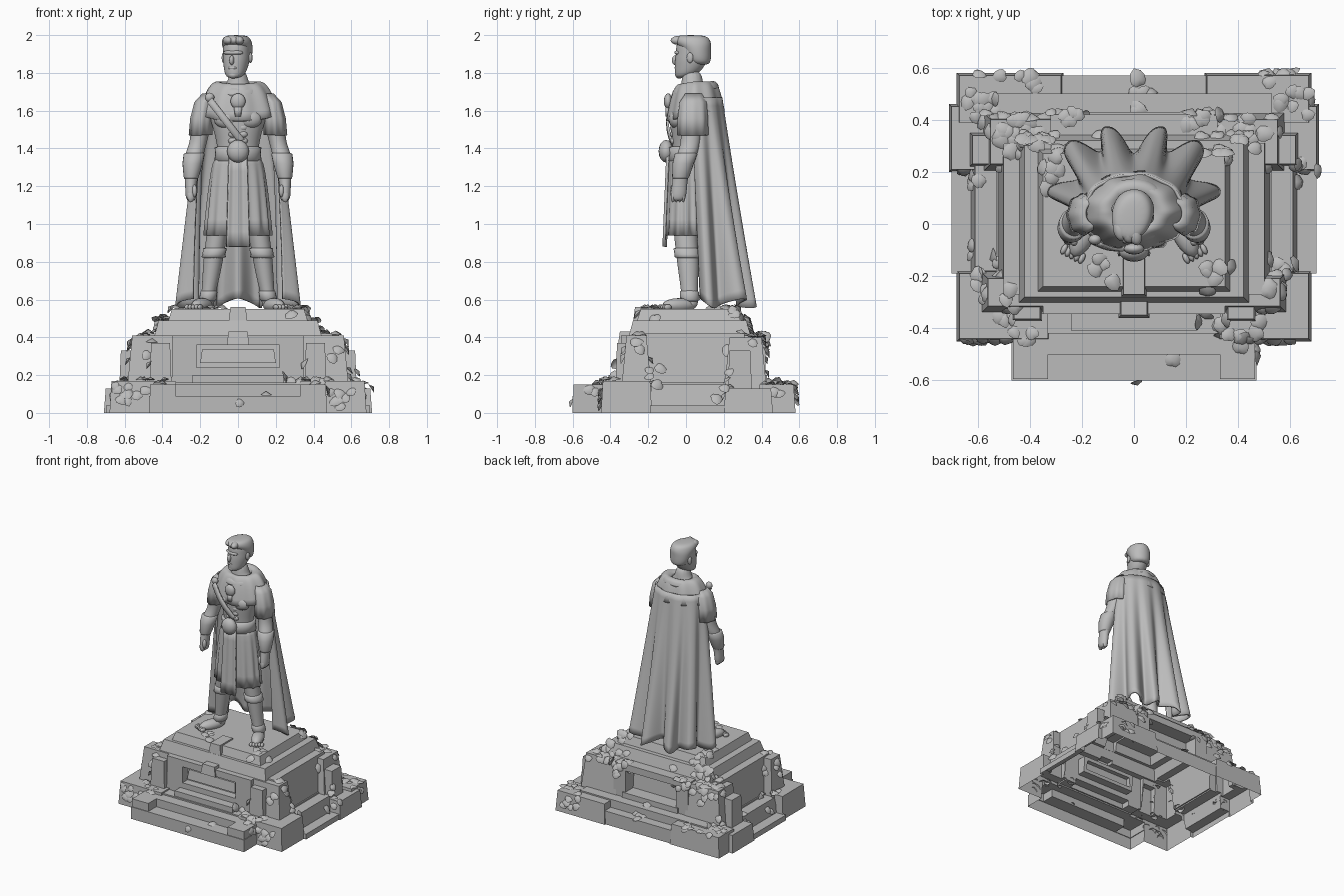
import bpy, bmesh, random
from math import sin, cos, pi
from mathutils import Matrix, Vector, Quaternion
from mathutils.bvhtree import BVHTree

random.seed(4)
if "Cube" in bpy.data.objects:
    bpy.data.objects.remove(bpy.data.objects["Cube"])

stone = bpy.data.materials.new("grey stone")
stone.use_nodes = True
stone.diffuse_color = (.5, .5, .5, 1)
stone.node_tree.nodes["Principled BSDF"].inputs["Base Color"].default_value = stone.diffuse_color


def make(name, bm, smooth=True, subdivide=0, thickness=0):
    mesh = bpy.data.meshes.new(name)
    bmesh.ops.recalc_face_normals(bm, faces=bm.faces)
    for face in bm.faces:
        face.smooth = smooth
    bm.to_mesh(mesh)
    bm.free()
    mesh.materials.append(stone)
    obj = bpy.data.objects.new(name, mesh)
    bpy.context.scene.collection.objects.link(obj)
    if thickness:
        obj.modifiers.new("thickness", "SOLIDIFY").thickness = thickness
    if subdivide:
        sub = obj.modifiers.new("smooth", "SUBSURF")
        sub.levels = sub.render_levels = subdivide
    return obj


def surface(name, func, nu, nv, closed=False, caps=False, **options):
    """Grid of func(u, v) with u and v from 0 to 1; closed joins u end to end."""
    bm = bmesh.new()
    cols = nu if closed else nu + 1
    rows = [[bm.verts.new(func(i / nu, j / nv)) for i in range(cols)] for j in range(nv + 1)]
    for low, high in zip(rows, rows[1:]):
        for i in range(nu):
            k = (i + 1) % cols
            bm.faces.new((low[i], low[k], high[k], high[i]))
    if caps:
        bm.faces.new(rows[0])
        bm.faces.new(rows[-1])
    return make(name, bm, **options)


def loft(name, rings, side=1, caps=True, n=14, pleats=0, depth=0, **options):
    """Rings are (x, y, z, half width, half depth)."""
    last = len(rings) - 1

    def point(u, v):
        x, y, z, rx, ry = rings[round(v * last)]
        a = 2 * pi * u
        k = 1 + depth * v * cos(pleats * a)
        return side * (x + k * rx * cos(a)), y + k * ry * sin(a), z
    return surface(name, point, n, last, closed=True, caps=caps, **options)


def ball(name, centre, radii, turn=0, segments=16):
    bm = bmesh.new()
    shape = Matrix.Translation(centre) @ Matrix.Rotation(turn, 4, "Z") @ Matrix.Diagonal((*radii, 1))
    bmesh.ops.create_uvsphere(bm, u_segments=segments, v_segments=segments // 2, radius=1, matrix=shape)
    return make(name, bm)


# Plinth: tapered blocks (x0, x1, y0, y1, z0, z1, taper) fused into one hollow shell
def block(x0, x1, y0, y1, z0, z1, taper=0):
    bm = bmesh.new()
    bmesh.ops.create_cube(bm, size=1)
    for v in bm.verts:
        t = taper if v.co.z > 0 else 0
        v.co = (x1 - t if v.co.x > 0 else x0 + t, y1 - t if v.co.y > 0 else y0 + t, z1 if v.co.z > 0 else z0)
    return make("block", bm, smooth=False)


centre_blocks = [  # (half width, y0, y1, z0, z1, taper)
    (.47, -.6, -.4, 0, .09, 0), (.33, -.5, -.4, 0, .15, 0),           # front steps
    (.28, .4, .57, 0, .1, 0), (.24, -.41, -.2, .05, .2, 0),           # sills
    (.53, -.3, .34, .05, .42, .03), (.36, -.345, .2, .05, .19, 0),    # core
    (.35, -.345, -.2, .18, .24, 0), (.35, -.345, -.2, .36, .41, 0),   # front frame
    (.23, .2, .43, .08, .2, 0), (.32, .2, .42, .36, .41, 0),          # back frame
    (.45, -.31, .35, .38, .49, .03), (.38, -.27, .3, .45, .55, .03),  # crown
    (.06, -.36, -.1, .36, .43, .01), (.06, -.29, -.1, .4, .56, .02),  # keystone
    (.2, -.32, -.2, .265, .335, .01)]                                 # plaque
paired_blocks = [
    (.32, .68, -.45, -.18, 0, .17, .01), (.33, .465, -.595, -.4, 0, .15, 0),
    (.48, .63, -.2, .25, 0, .15, .02), (.48, .7, -.19, .21, 0, .04, 0),
    (.27, .68, .38, .58, 0, .15, .01), (.48, .71, .2, .46, 0, .13, .01),
    (.35, .47, -.375, -.2, .1, .37, .01), (.3, .59, -.345, -.18, .1, .41, .03),
    (.28, .58, .2, .43, .1, .4, .03), (.45, .63, .22, .35, .1, .33, .01),
    (.22, .35, -.345, -.2, .18, .4, 0), (.21, .31, .2, .42, .1, .41, 0)]
plinth = block(-.53, .53, -.42, .5, 0, .16)
plinth.name = "plinth"
pieces = [block(-w, w, *rest) for w, *rest in centre_blocks]
for x0, x1, *rest in paired_blocks:
    pieces += [block(x0, x1, *rest), block(-x1, -x0, *rest)]
group = bpy.data.collections.new("plinth_blocks")
bpy.context.scene.collection.children.link(group)
for piece in pieces:
    group.objects.link(piece)
union = plinth.modifiers.new("union", "BOOLEAN")
union.operation, union.operand_type, union.solver = "UNION", "COLLECTION", "EXACT"
union.collection = group
bpy.context.view_layer.update()
fused = bpy.data.meshes.new_from_object(plinth.evaluated_get(bpy.context.evaluated_depsgraph_get()))
plinth.modifiers.clear()
plinth.data = fused
for piece in pieces:
    bpy.data.objects.remove(piece)
bpy.data.collections.remove(group)
bm = bmesh.new()
bm.from_mesh(fused)
bmesh.ops.delete(bm, geom=[f for f in bm.faces if f.calc_center_median().z < .001], context="FACES")
tree = BVHTree.FromBMesh(bm)
bm.to_mesh(fused)
bm.free()

# Ivy: domed heart leaves in clusters lying on the nearest stone
clusters = [  # (x, y, z, leaves)
    (-.6, .46, .15, 16), (-.42, .42, .4, 16), (-.5, .34, .4, 14), (-.36, .33, .48, 16), (-.22, .42, .4, 9),
    (-.64, .17, .12, 6), (-.43, .57, .14, 6), (.62, .46, .13, 11), (.26, .43, .4, 13), (.4, .36, .44, 15),
    (.33, .26, .54, 9), (.48, .33, .4, 7), (.68, .2, .12, 6), (.55, .57, .13, 6), (.05, .5, .12, 6),
    (-.58, -.16, .17, 7), (-.52, -.28, .35, 9), (-.6, -.44, .12, 9), (-.46, -.42, .17, 9), (.6, -.14, .17, 6),
    (.53, -.28, .35, 8), (.3, -.38, .17, 9), (.43, -.42, .16, 9), (.53, -.46, .1, 9), (.32, -.2, .55, 6),
    (-.1, -.18, .56, 4), (.06, -.58, .08, 2), (-.3, .22, .55, 9)]
bm = bmesh.new()
for x, y, z, count in clusters:
    for _ in range(count):
        spot = Vector((x, y, z)) + Vector([random.gauss(0, .04) for _ in range(3)])
        spot.z = max(spot.z, .03)
        hit, normal, _, _ = tree.find_nearest(spot)
        tilt = normal + Vector([random.uniform(-.3, .3) for _ in range(3)]) + Vector((0, 0, .5))
        turn = tilt.to_track_quat("Z", "Y") @ Quaternion((0, 0, 1), random.uniform(0, 2 * pi))
        size = random.uniform(.024, .036)
        place = Matrix.LocRotScale(hit + normal * .008, turn, Vector((size, size, size)))
        tip = bm.verts.new(place @ Vector((0, 0, .5)))
        rim = []
        for k in range(10):
            a = k * pi / 5
            r = .9 + .4 * max(0, cos(a)) ** 4 - .25 * max(0, -cos(a)) ** 6
            rim.append(bm.verts.new(place @ Vector((r * cos(a), r * sin(a), -.1))))
        for k in range(10):
            bm.faces.new((tip, rim[k], rim[(k + 1) % 10]))
make("ivy_leaves", bm)

# Torso, chest and belt
loft("torso", [(0, .01, 1.26, .115, .085), (0, .01, 1.38, .108, .082), (0, .01, 1.46, .122, .09),
               (0, .01, 1.55, .15, .1), (0, .015, 1.62, .17, .1), (0, .03, 1.69, .13, .075),
               (0, .035, 1.73, .055, .058), (0, .03, 1.82, .05, .055)], subdivide=2)
for s in (-1, 1):
    ball("chest_muscle", (s * .06, -.052, 1.555), (.068, .04, .05))
    for z in (1.44, 1.475, 1.51):
        ball("stomach_muscle", (s * .026, -.066, z), (.026, .018, .019))
loft("belt", [(0, .01, z, .108 + w, .092 + w) for z, w in
              ((1.33, 0), (1.335, .018), (1.37, .012), (1.405, .016), (1.41, 0))], n=32)
ball("belt_buckle", (0, -.105, 1.385), (.058, .04, .06))
ball("collar_medallion", (0, -.095, 1.65), (.04, .022, .042))
loft("medallion_tassel", [(0, -.098, 1.62, .022, .012), (0, -.098, 1.57, .016, .01)], n=10)
surface("chest_strap", lambda u, v: (-.15 + .18 * v + .013 * (2 * u - 1),
                                     -.078 - .027 * sin(pi * v), 1.655 - .23 * v + .013 * (2 * u - 1)),
        2, 10, thickness=.012)


# Pleated kilt with a hanging front panel
loft("kilt", [(0, .003, 1.36 - .42 * t, .114 + .062 * t ** .5, .095 + .018 * t)
              for t in (0, .1, .2, .4, .6, .8, 1)],
     caps=False, n=112, pleats=14, depth=.045, thickness=.012)
surface("front_panel", lambda u, v: ((2 * u - 1) * (.046 + .014 * v),
                                     -.1 - .02 * v - .005 * cos(4 * pi * u), 1.36 - .48 * v),
        12, 6, thickness=.014)

# Limbs, one pass for each side
for s in (-1, 1):
    loft("arm", [(.165, .03, 1.67, .035, .04), (.182, .03, 1.62, .055, .062), (.195, .03, 1.52, .054, .06),
                 (.21, .025, 1.43, .046, .052), (.228, .01, 1.38, .05, .055), (.24, -.015, 1.32, .05, .054),
                 (.248, -.03, 1.24, .035, .04), (.25, -.035, 1.2, .03, .042), (.25, -.04, 1.15, .03, .043),
                 (.248, -.042, 1.12, .022, .034)], s, subdivide=2)
    loft("bracer", [(.231, .002, 1.375, .05, .055), (.232, 0, 1.37, .056, .06), (.24, -.015, 1.32, .054, .057),
                    (.248, -.028, 1.25, .04, .045), (.248, -.03, 1.24, .036, .04)], s, n=20)
    for k in range(4):
        ball("finger", (s * .25, -.069 + .018 * k, 1.148), (.02, .012, .034), segments=10)
    ball("thumb", (s * .23, -.07, 1.175), (.014, .016, .034), segments=10)
    loft("sleeve", [(.155, .04, 1.69, .035, .045), (.18, .038, 1.645, .05, .07), (.193, .036, 1.56, .058, .078),
                    (.198, .035, 1.47, .06, .08)], s, caps=False, n=48, pleats=8, depth=.05, thickness=.01)
    loft("leg", [(.075, .01, 1.25, .06, .075), (.092, 0, 1.08, .066, .078), (.112, -.005, .94, .055, .06),
                 (.13, .01, .82, .055, .062), (.145, .015, .7, .045, .05), (.16, .02, .61, .036, .043),
                 (.165, .02, .55, .04, .048)], s, subdivide=2)
    loft("greave_cuff", [(.122, .002, .875, .05, .055), (.122, .002, .87, .064, .068), (.127, .006, .84, .06, .067),
                         (.129, .008, .825, .065, .069), (.13, .009, .82, .05, .055)], s, n=20)
    loft("ankle_band", [(.154, .018, .65, .036, .04), (.154, .018, .64, .045, .05), (.161, .02, .6, .046, .053),
                        (.163, .02, .59, .036, .04)], s, n=20)
    ball("foot", (s * .19, -.035, .57), (.044, .1, .038), turn=s * .45)
    for k in range(5):
        ball("toe", (s * (.2 + .017 * k), -.132 + .009 * k, .56), (.012, .024, .015), turn=s * .45, segments=10)


# Cape with deep folds, and the draped mantle above it
def cape(u, v):
    a = (2 * u - 1) * 1.75
    fold = 1 - (.02 + .28 * v) * (.5 + .5 * cos(a * 10.5)) ** 1.4
    width, depth = .195 + .125 * v ** .9, .14 + .17 * v
    square = 1 + .22 * v * sin(2 * a) ** 2
    return (fold * width * sin(a) * (1 + .04 * v), .055 + fold * square * depth * cos(a) + .05 * v * (1 - cos(a)),
            1.67 - 1.09 * v + .025 * v * cos(a * 7))


surface("cape", cape, 120, 24, thickness=.012)


def mantle(u, v):
    a = 2 * pi * u
    front, back = max(0, -sin(a)), max(0, sin(a))
    ripple = .006 * v * cos(9 * a)
    return ((.065 + .145 * v + ripple) * cos(a), .045 + (.06 + .085 * v + .012 * back + ripple) * sin(a),
            1.735 + .035 * sin(pi * v) - .09 * v * v - .05 * v * front - .05 * v ** 4)


surface("mantle", mantle, 72, 12, closed=True, thickness=.016)
surface("hood_roll", lambda u, v: ((.105 + .03 * cos(2 * pi * v)) * cos(2 * pi * u),
                                   .05 + (.09 + .034 * cos(2 * pi * v)) * sin(2 * pi * u),
                                   1.705 + .018 * sin(2 * pi * u) + .035 * sin(2 * pi * v)), 40, 12, closed=True)
ball("shoulder_clasp", (-.15, -.06, 1.67), (.025, .02, .025))

# Head, turned a little to its right
head = [loft("head", [(0, -.055, 1.772, .03, .027), (0, -.03, 1.79, .054, .062), (0, -.012, 1.83, .065, .08),
                      (0, -.002, 1.87, .073, .09), (0, .002, 1.905, .073, .088), (0, .004, 1.945, .074, .09),
                      (0, .005, 1.975, .062, .078)], subdivide=2),
        loft("hair", [(0, .05, 1.84, .05, .045), (0, .04, 1.87, .073, .066), (0, .03, 1.92, .08, .076),
                      (0, .016, 1.945, .082, .092), (0, .002, 1.965, .08, .104), (0, -.002, 1.99, .07, .094),
                      (0, -.005, 2, .04, .06)], subdivide=2),
        ball("nose", (0, -.09, 1.867), (.013, .019, .026)),
        ball("brow", (0, -.066, 1.907), (.056, .025, .014)),
        ball("mouth", (0, -.081, 1.826), (.025, .012, .009)),
        ball("chin", (0, -.068, 1.79), (.027, .022, .02))]
for s in (-1, 1):
    head.append(ball("ear", (s * .074, .012, 1.88), (.01, .018, .028)))
for k in range(3):
    head.append(ball("hair_lock", (.03 * (k - 1), -.062, 1.972), (.026, .045, .024), turn=.5))
for part in head:
    part.matrix_world = Matrix.Translation((-.008, .03, 0)) @ Matrix.Rotation(-.28, 4, "Z")
